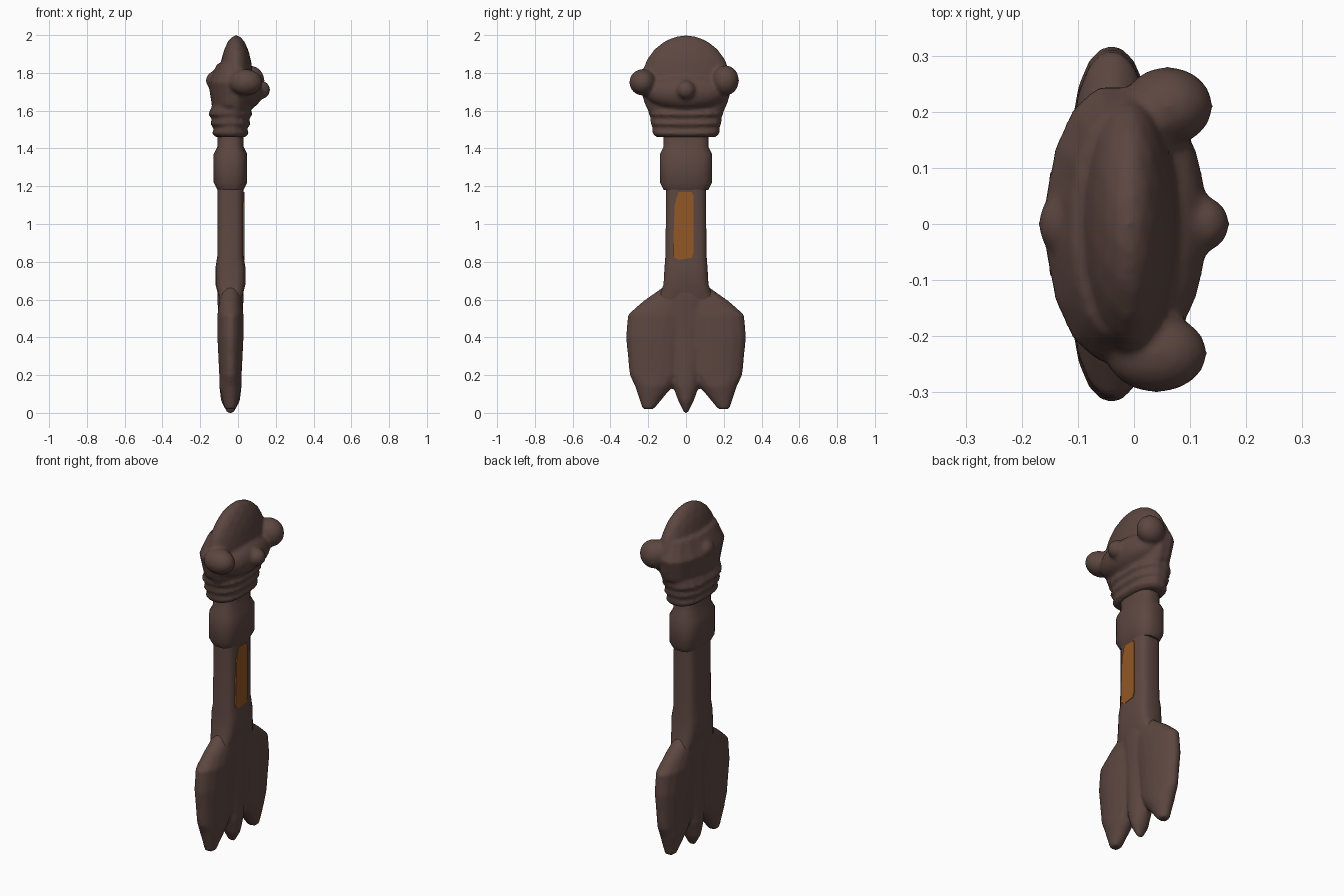
import bpy, bmesh, math
from mathutils import Vector

cube = bpy.data.objects.get("Cube")
if cube:
    bpy.data.objects.remove(cube)

AXIS = -0.04  # the shaft's centre line in x


def make_material(name, color):
    material = bpy.data.materials.new(name)
    material.use_nodes = True
    material.diffuse_color = (*color, 1)
    shader = material.node_tree.nodes["Principled BSDF"]
    shader.inputs["Base Color"].default_value = (*color, 1)
    return material


brown = make_material("dark brown", (0.108, 0.062, 0.052))
orange = make_material("burnt orange", (0.29, 0.095, 0.02))


def select(parts):
    bpy.ops.object.select_all(action="DESELECT")
    for part in parts:
        part.select_set(True)
    bpy.context.view_layer.objects.active = parts[0]


def finish(name, bm, material):
    bmesh.ops.recalc_face_normals(bm, faces=bm.faces)
    mesh = bpy.data.meshes.new(name)
    bm.to_mesh(mesh)
    bm.free()
    mesh.materials.append(material)
    part = bpy.data.objects.new(name, mesh)
    bpy.context.collection.objects.link(part)
    select([part])
    bpy.ops.object.shade_smooth_by_angle(angle=math.radians(50))
    return part


def fuse(name, parts, rounds):
    """Melt overlapping parts into one softly blended skin."""
    select(parts)
    bpy.ops.object.join()
    whole = parts[0]
    whole.name = name
    skin = whole.modifiers.new("skin", "REMESH")
    skin.mode = "VOXEL"
    skin.voxel_size = 0.01
    skin.use_smooth_shade = True
    soft = whole.modifiers.new("soften", "SMOOTH")
    soft.factor = 0.5
    soft.iterations = rounds


def soften(value, power):
    return math.copysign(abs(value) ** (2 / power), value)


def loft(name, rings, power=2, side=1, sides=16):
    """Skin rings of (z, half depth, half width, y centre); high power is boxy."""
    bm = bmesh.new()
    loops = []
    for z, depth, width, middle in rings:
        loop = []
        for step in range(sides):
            angle = math.tau * (step + 0.5) / sides
            x = AXIS + depth * soften(math.cos(angle), power)
            y = middle + width * soften(math.sin(angle), power)
            loop.append(bm.verts.new((x, y * side, z)))
        loops.append(loop)
    for lower, upper in zip(loops, loops[1:]):
        for step in range(sides):
            after = (step + 1) % sides
            bm.faces.new((lower[step], lower[after], upper[after], upper[step]))
    bm.faces.new(loops[0])
    bm.faces.new(loops[-1])
    return finish(name, bm, brown)


def centred(rings):
    return [(*ring, 0) for ring in rings]


def lump(name, center, radii):
    bm = bmesh.new()
    bmesh.ops.create_icosphere(bm, subdivisions=3, radius=1)
    for vert in bm.verts:
        vert.co = Vector(center) + vert.co * Vector(radii)
    return finish(name, bm, brown)


# Three-lobed fan at the foot
lobes = [loft("middle_lobe", centred([
    (0, 0.02, 0.01),
    (0.06, 0.05, 0.04),
    (0.14, 0.06, 0.07),
    (0.4, 0.06, 0.1),
    (0.6, 0.07, 0.14),
    (0.7, 0.07, 0.11)]))]
for side, label in ((1, "left"), (-1, "right")):
    lobes.append(loft(label + "_outer_lobe", [
        (0.02, 0.03, 0.03, 0.2),
        (0.14, 0.06, 0.1, 0.17),
        (0.2, 0.06, 0.14, 0.16),
        (0.4, 0.07, 0.16, 0.16),
        (0.52, 0.07, 0.17, 0.14),
        (0.59, 0.06, 0.13, 0.1),
        (0.66, 0.05, 0.08, 0.05)], side=side))
fuse("fan", lobes, 5)

# Boxy shaft with a thicker base
loft("shaft", centred([
    (0.6, 0.06, 0.15),
    (0.68, 0.08, 0.12),
    (0.77, 0.08, 0.115),
    (0.83, 0.07, 0.11),
    (1.25, 0.07, 0.105)]), power=4)

# Swollen joint above the shaft
loft("joint", centred([
    (1.18, 0.07, 0.12),
    (1.22, 0.09, 0.14),
    (1.37, 0.09, 0.14),
    (1.41, 0.07, 0.12),
    (1.5, 0.07, 0.12)]), power=3)

# Collar of stacked tiers, each wider than the last
head = []
for tier, label in enumerate(("lower", "middle", "upper")):
    grow = tier * 0.01
    base = 1.46 + tier * 0.05
    head.append(loft(label + "_collar_tier", centred([
        (base, 0.08 + grow, 0.16 + grow),
        (base + 0.02, 0.1 + grow, 0.18 + grow),
        (base + 0.06, 0.08 + grow, 0.18 + grow)]), power=2.5))

# Head: a broad brow with a narrow domed crest and blended bumps
head.append(loft("brow", centred([
    (1.59, 0.08, 0.18),
    (1.63, 0.1, 0.22),
    (1.75, 0.12, 0.25),
    (1.85, 0.07, 0.2)])))
head += [
    lump("crest", (-0.01, 0, 1.74), (0.09, 0.24, 0.26)),
    lump("cheek", (0.03, 0, 1.7), (0.1, 0.22, 0.1)),
    lump("front_knob", (0.04, -0.23, 1.75), (0.09, 0.07, 0.07)),
    lump("back_knob", (0.06, 0.21, 1.76), (0.08, 0.07, 0.08)),
    lump("left_knob", (0.12, 0, 1.71), (0.05, 0.05, 0.05)),
    lump("right_knob", (-0.12, 0, 1.76), (0.05, 0.06, 0.05))]
fuse("head", head, 4)

# Thin inlay on the left of the shaft
bm = bmesh.new()
outline = ((-0.04, 0.81), (0.03, 0.82), (0.04, 0.85), (0.04, 1.15),
           (0.03, 1.17), (-0.04, 1.17), (-0.06, 1.1), (-0.07, 0.83))
face = bm.faces.new([bm.verts.new((0.026, y, z)) for y, z in outline])
raised = bmesh.ops.extrude_face_region(bm, geom=[face])["geom"]
front = [item for item in raised if isinstance(item, bmesh.types.BMVert)]
bmesh.ops.translate(bm, vec=(0.008, 0, 0), verts=front)
finish("inlay", bm, orange)
